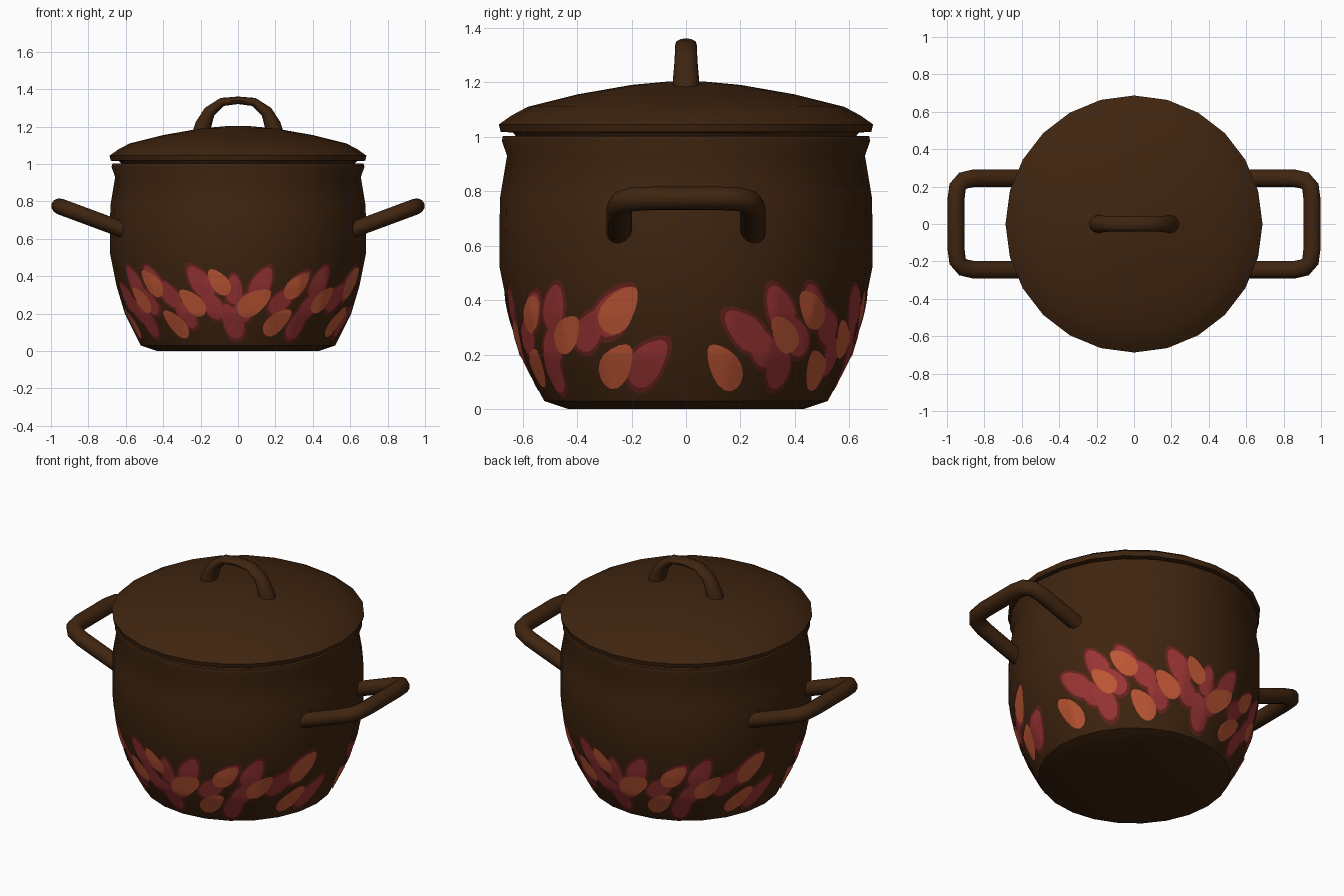
import bpy, bmesh
from math import sin, cos, pi, radians
from mathutils import Vector

cube = bpy.data.objects.get("Cube")
if cube:
    bpy.data.objects.remove(cube, do_unlink=True)

SIDES = 24


def material(name, colour):
    m = bpy.data.materials.new(name)
    m.use_nodes = True
    rgba = (*colour, 1)
    m.diffuse_color = rgba
    m.node_tree.nodes["Principled BSDF"].inputs["Base Color"].default_value = rgba
    return m


brown = material("dark brown glaze", (0.05, 0.018, 0.005))
maroon = material("maroon", (0.13, 0.017, 0.012))
crimson = material("crimson", (0.33, 0.035, 0.035))
orange = material("burnt orange", (0.52, 0.095, 0.036))


def finish(name, bm, mat, angle=40, fix=True):
    if fix:
        bmesh.ops.recalc_face_normals(bm, faces=bm.faces)
    mesh = bpy.data.meshes.new(name)
    bm.to_mesh(mesh)
    bm.free()
    obj = bpy.data.objects.new(name, mesh)
    obj.data.materials.append(mat)
    bpy.context.collection.objects.link(obj)
    bpy.ops.object.select_all(action="DESELECT")
    obj.select_set(True)
    bpy.context.view_layer.objects.active = obj
    bpy.ops.object.shade_smooth_by_angle(angle=radians(angle))
    return obj


def bridge(bm, rings):
    for a, b in zip(rings, rings[1:]):
        n = len(a)
        for i in range(n):
            j = (i + 1) % n
            bm.faces.new((a[i], a[j], b[j], b[i]))


def lathe(name, profile, mat):
    # closed round body, capped at both ends of the profile
    bm = bmesh.new()
    rings = []
    for r, z in profile:
        angles = [2 * pi * i / SIDES for i in range(SIDES)]
        rings.append([bm.verts.new((r * sin(a), -r * cos(a), z)) for a in angles])
    bridge(bm, rings)
    bm.faces.new(rings[0])
    bm.faces.new(rings[-1])
    return finish(name, bm, mat)


def tube(name, path, sizes, normal, mat, sides=12):
    # sweep an ellipse along a path lying in the plane of the normal
    bm = bmesh.new()
    n = Vector(normal).normalized()
    pts = [Vector(p) for p in path]
    rings = []
    for i, p in enumerate(pts):
        t = pts[min(i + 1, len(pts) - 1)] - pts[max(i - 1, 0)]
        across = t.cross(n).normalized()
        a, b = sizes[i]
        angles = [2 * pi * k / sides for k in range(sides)]
        rings.append([bm.verts.new(p + n * a * cos(k) + across * b * sin(k)) for k in angles])
    bridge(bm, rings)
    bm.faces.new(rings[0])
    bm.faces.new(rings[-1])
    return finish(name, bm, mat, 50)


# Pot body with a flared rim and hollow inside
wall = [(0.43, 0), (0.52, 0.03), (0.605, 0.2), (0.65, 0.35), (0.684, 0.52),
        (0.685, 0.66), (0.682, 0.78), (0.657, 0.93), (0.676, 0.985), (0.672, 1.003)]
inside = [(0.635, 1.003), (0.62, 0.93), (0.64, 0.7), (0.6, 0.35), (0.48, 0.06)]
lathe("pot_body", wall + inside, brown)

# Domed lid with its rim
lathe("lid", [(0.61, 0.985), (0.635, 1.015), (0.68, 1.018), (0.687, 1.045), (0.64, 1.078),
              (0.58, 1.11), (0.4, 1.155), (0.2, 1.19), (0.06, 1.203)], brown)

# Arched lid handle, tapering to the top
half = [(0.195, 1.16, 0.05, 0.05), (0.185, 1.21, 0.048, 0.044), (0.152, 1.28, 0.042, 0.032),
        (0.085, 1.332, 0.04, 0.023)]
arch = half + [(0, 1.341, 0.039, 0.02)] + [(-x, z, a, b) for x, z, a, b in reversed(half)]
tube("lid_handle", [(x, 0, z) for x, z, a, b in arch], [(a, b) for x, z, a, b in arch],
     (0, 1, 0), brown)

# Two looped side handles, sloping up and out
SLOPE = 0.37
arm = [(0.59, 0.245), (0.75, 0.245), (0.86, 0.244), (0.915, 0.232), (0.943, 0.2), (0.952, 0.13)]
loop = arm + [(x, -y) for x, y in reversed(arm)]
for side, label in ((1, "left"), (-1, "right")):
    path = [(side * x, y, 0.643 + SLOPE * (x - 0.6)) for x, y in loop]
    tube(label + "_handle", path, [(0.043, 0.047)] * len(path), (-side * SLOPE, 0, 1), brown)


# Painted leaf band
def wall_point(u, z, lift):
    # point on the faceted wall at angle u from the front
    for (r0, z0), (r1, z1) in zip(wall, wall[1:]):
        if z <= z1:
            r = r0 + (r1 - r0) * (z - z0) / (z1 - z0)
            break
    step = 2 * pi / SIDES
    r *= cos(step / 2) / cos(u % step - step / 2)
    r += lift
    return (r * sin(u), -r * cos(u), z)


def paint(name, leaves, length, width, lift, mat):
    bm = bmesh.new()
    count, layers = 16, 4
    for turn in (0, pi):
        for deg, height, lean, scale in leaves:
            tilt = radians(lean)

            def place(along, over):
                d = over * cos(tilt) + along * sin(tilt)
                z = height + along * cos(tilt) - over * sin(tilt)
                return bm.verts.new(wall_point(turn + radians(deg) + d / 0.63, max(z, 0.04), lift))

            rings = []
            for k in range(layers, 0, -1):
                f = scale * k / layers
                ring = []
                for i in range(count):
                    a = 2 * pi * i / count
                    # blunt base, narrower tip
                    ring.append(place(f * length * cos(a),
                                      f * width * sin(a) * (1 - 0.25 * cos(a))))
                rings.append(ring)
            bridge(bm, rings)
            centre = place(0, 0)
            inner = rings[-1]
            for i in range(count):
                bm.faces.new((inner[i], inner[(i + 1) % count], centre))
    bm.normal_update()
    # turn every plate to face outward
    for f in bm.faces:
        c = f.calc_center_median()
        if f.normal.x * c.x + f.normal.y * c.y < 0:
            f.normal_flip()
    return finish(name, bm, mat, 60, fix=False)


# Each leaf: degrees from front, height, lean, scale
red_leaves = [
    (-3, 0.16, -25, 1), (4, 0.24, 30, 1), (11, 0.36, 25, 0.95), (-2, 0.33, 0, 0.8),
    (-18, 0.37, -35, 1), (-13, 0.25, -35, 0.9), (22, 0.27, 45, 0.9), (33, 0.15, 20, 0.95),
    (30, 0.36, 40, 0.85), (42, 0.37, 25, 0.95), (38, 0.24, 35, 0.9), (56, 0.29, 45, 0.95),
    (66, 0.36, 40, 1.1), (76, 0.17, 45, 1.1), (-36, 0.31, -45, 0.9), (-28, 0.2, -35, 0.85),
    (-44, 0.38, -30, 0.9), (-58, 0.37, -30, 0.95), (-55, 0.17, -20, 1), (-50, 0.27, -40, 0.9),
    (-70, 0.29, -50, 1), (-63, 0.23, -40, 0.9),
]
orange_leaves = [
    (-9, 0.37, -35, 0.85), (8, 0.26, 55, 1.1), (-23, 0.26, -45, 0.95), (-35, 0.145, -45, 1),
    (-45, 0.365, -45, 0.95), (-55, 0.275, -45, 0.9), (-76, 0.155, -40, 1.1),
    (21, 0.155, 50, 1), (29, 0.35, 45, 0.9), (46, 0.275, 45, 0.95), (68, 0.365, 40, 1.1),
    (64, 0.16, 45, 1.1),
]
paint("leaf_borders", red_leaves, 0.122, 0.067, 0.003, maroon)
paint("red_leaves", red_leaves, 0.1, 0.054, 0.005, crimson)
paint("orange_leaves", orange_leaves, 0.095, 0.053, 0.007, orange)
